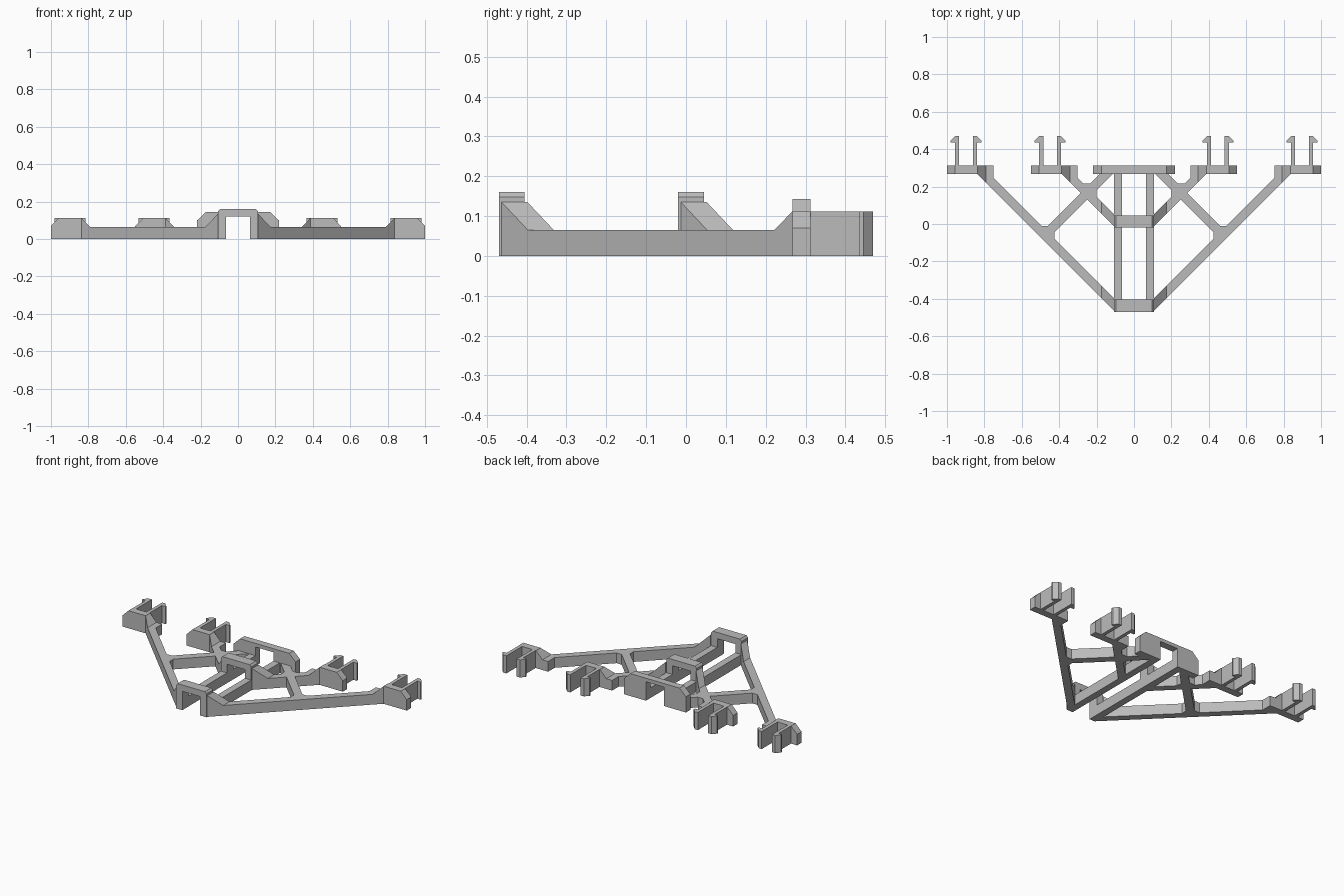
import bpy
import bmesh

cube = bpy.data.objects.get("Cube")
if cube:
    bpy.data.objects.remove(cube, do_unlink=True)

grey = bpy.data.materials.new("plain grey")
grey.use_nodes = True
grey.diffuse_color = (0.5, 0.5, 0.5, 1)
grey.node_tree.nodes["Principled BSDF"].inputs["Base Color"].default_value = (0.5, 0.5, 0.5, 1)

LOW, HIGH = 0.065, 0.112      # height of the frame and of the clips
BACK, REAR = 0.267, 0.312     # front and rear of the back row
TIP = 0.47
OUT, IN = 0.57, 0.505         # offsets of the two edges of a diagonal arm


def solid(name, lower, upper, mirror):
    """Join two matching outlines into a closed solid."""
    bm = bmesh.new()
    a = [bm.verts.new(p) for p in lower]
    b = [bm.verts.new(p) for p in upper]
    bm.faces.new(a)
    bm.faces.new(b)
    for i in range(len(a)):
        j = (i + 1) % len(a)
        bm.faces.new((a[i], a[j], b[j], b[i]))
    bmesh.ops.recalc_face_normals(bm, faces=bm.faces)
    mesh = bpy.data.meshes.new(name)
    bm.to_mesh(mesh)
    bm.free()
    mesh.materials.append(grey)
    obj = bpy.data.objects.new(name, mesh)
    bpy.context.collection.objects.link(obj)
    if mirror:
        mod = obj.modifiers.new("Mirror", "MIRROR")
        mod.use_mirror_merge = False
    return obj


def slab(name, plan, top):
    """Mirrored pair of plan outlines raised to a height or a sloping height."""
    height = top if callable(top) else lambda x: top
    return solid(name, [(x, y, 0) for x, y in plan],
                 [(x, y, height(x)) for x, y in plan], True)


def section(name, profile, y0, y1, mirror=False):
    """Front outline extruded from y0 to y1."""
    return solid(name, [(x, y0, z) for x, z in profile],
                 [(x, y1, z) for x, z in profile], mirror)


def symmetric(half):
    return half + [(-x, z) for x, z in reversed(half)]


# Straight rails along the middle
slab("centre_rails", [(0.063, -TIP), (0.107, -TIP), (0.107, REAR), (0.063, REAR)], LOW)

# Two V frames, the second one set further back
arch = symmetric([(0.063, 0.12), (0.063, 0), (0.107, 0), (0.107, 0.148), (0.096, 0.16)])
for label, s in (("front", 0), ("inner", 0.45)):
    out, inn = OUT - s, IN - s
    y0, end = s - TIP, 0.837 - s

    # Diagonal arms, ending in a short straight stub
    stub = end - 0.085
    slab(label + "_arms", [(y0 + out, y0), (end, BACK), (end, REAR), (stub, REAR),
                           (stub, stub - inn), (0.1, 0.1 - inn)], LOW)

    # Arch over the rails with ramps down to the arms
    section(label + "_arch", arch, y0, y0 + 0.065)
    foot = 0.173
    slab(label + "_arch_ramps", [(0.107, 0.107 - out), (foot, foot - out),
                                 (foot, foot - inn), (0.107, 0.107 - inn)],
         lambda x: LOW + (foot - x) * 1.06)

    # Clip base with a chamfered outer corner and an inner ramp
    tip = 1 - s
    section(label + "_clip_bases", [(end, 0), (tip, 0), (tip, 0.07),
                                    (tip - 0.042, HIGH), (end, HIGH)], BACK, REAR, True)
    low = end - 0.045
    slab(label + "_clip_ramps", [(low, low - out), (end, BACK), (end, REAR), (low, REAR)],
         lambda x: LOW + (x - low) * 1.04)

    # Hooked fingers, barbs facing away from each other
    for side, inner_x, d in (("near", end + 0.025, -1), ("far", tip - 0.065, 1)):
        w, barb = inner_x + d * 0.022, inner_x + d * 0.046
        slab(f"{label}_{side}_fingers", [(inner_x, REAR), (inner_x, TIP), (w, TIP),
                                         (barb, 0.445), (barb, 0.435), (w, 0.435),
                                         (w, REAR)], HIGH)

# Cross braces running from the front arms to the back bridge
LO, HI = 0.38, 0.45
slab("cross_braces", [((LO + OUT) / 2 - 0.03, (LO - OUT) / 2 + 0.03), (LO - REAR + 0.03, REAR - 0.03),
                      (HI - REAR + 0.03, REAR - 0.03), ((HI + OUT) / 2 - 0.03, (HI - OUT) / 2 + 0.03)], LOW)

# Small gussets in the corners where braces meet arms
G = 0.018
for label, inn in (("outer", IN), ("inner", IN - 0.45)):
    x, y = (LO + inn) / 2, (LO - inn) / 2
    slab(label + "_side_gussets", [(x, y), (x - G, y - G), (x - G, y + G)], LOW)
    x, y = (HI + inn) / 2, (HI - inn) / 2
    slab(label + "_back_gussets", [(x, y), (x - G, y + G), (x + G, y + G)], LOW)

# Bridge across the back
section("back_bridge", symmetric([(0.063, 0.12), (0.063, 0), (0.218, 0),
                                  (0.218, 0.1), (0.173, 0.143)]), BACK, REAR)
